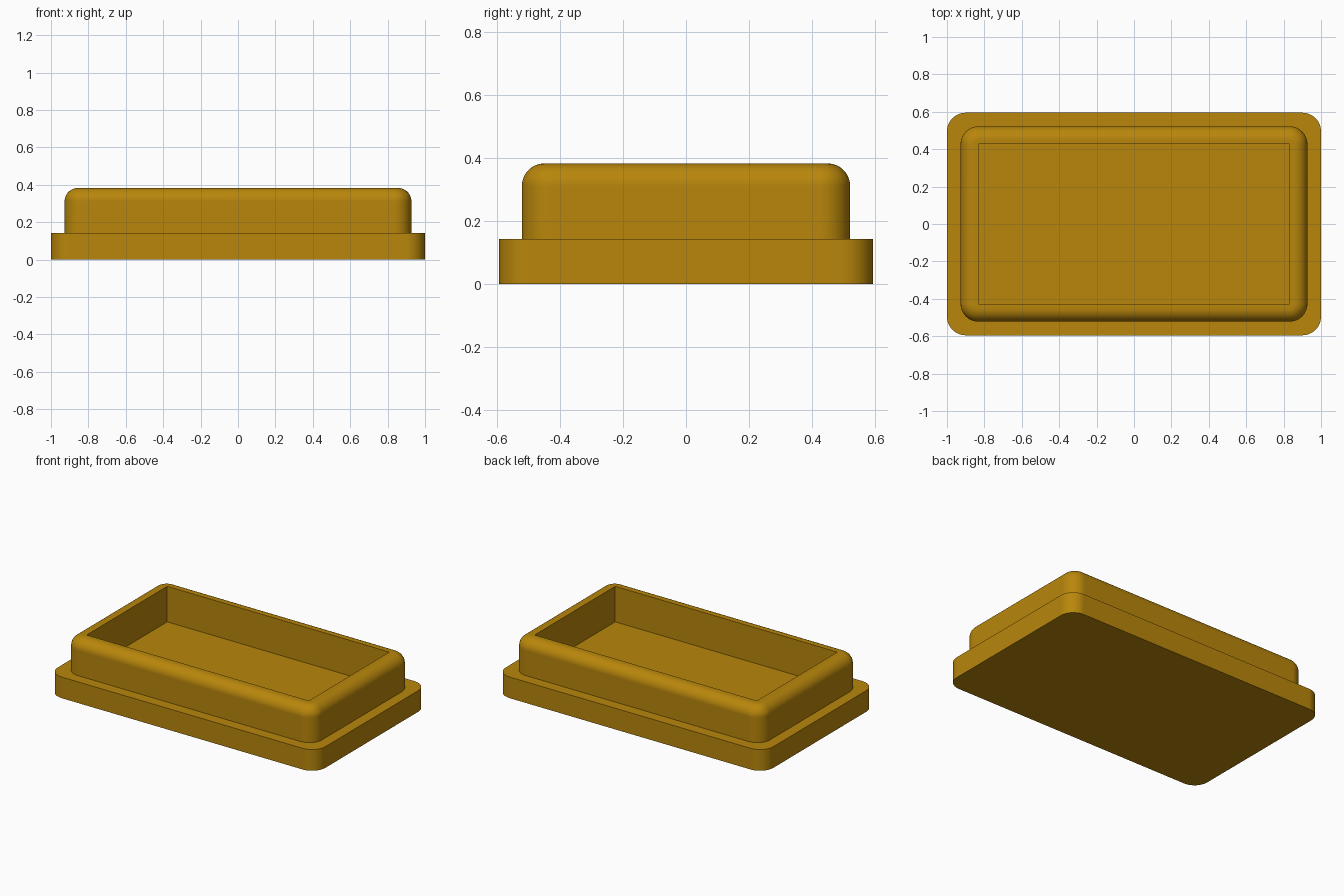
import bpy, bmesh, math

if "Cube" in bpy.data.objects:
    bpy.data.objects.remove(bpy.data.objects["Cube"])

SEG = 12                      # segments per quarter round
BASE_H, TOP_H = 0.143, 0.383  # ledge height, rim height
FILLET = 0.071                # rounding of the outer rim edge

gold = bpy.data.materials.new("golden_ochre")
gold.diffuse_color = (0.479, 0.238, 0.0033, 1.0)
gold.use_nodes = True
gold.node_tree.nodes["Principled BSDF"].inputs["Base Color"].default_value = gold.diffuse_color


def ring(bm, hx, hy, r, z):
    """Rounded rectangle of half size hx, hy with corner radius r."""
    verts = []
    for q, (sx, sy) in enumerate(((1, 1), (-1, 1), (-1, -1), (1, -1))):
        for i in range(SEG + 1):
            a = (q + i / SEG) * math.pi / 2
            verts.append(bm.verts.new((sx * (hx - r) + r * math.cos(a),
                                       sy * (hy - r) + r * math.sin(a), z)))
    return verts


def loft(name, sections):
    """Closed solid skinned through a list of rounded rectangles."""
    bm = bmesh.new()
    rings = [ring(bm, *s) for s in sections]
    for a, b in zip(rings, rings[1:]):
        n = len(a)
        for i in range(n):
            j = (i + 1) % n
            bm.faces.new((a[i], a[j], b[j], b[i]))
    bm.faces.new(rings[0][::-1])
    bm.faces.new(rings[-1])
    # square corners collapse to single points
    bmesh.ops.remove_doubles(bm, verts=bm.verts, dist=1e-5)
    bmesh.ops.recalc_face_normals(bm, faces=bm.faces)
    mesh = bpy.data.meshes.new(name)
    bm.to_mesh(mesh)
    bm.free()
    mesh.materials.append(gold)
    obj = bpy.data.objects.new(name, mesh)
    bpy.context.collection.objects.link(obj)
    bpy.ops.object.select_all(action='DESELECT')
    obj.select_set(True)
    bpy.context.view_layer.objects.active = obj
    bpy.ops.object.shade_smooth_by_angle(angle=math.radians(30))
    mod = obj.modifiers.new("flat_face_normals", 'WEIGHTED_NORMAL')
    mod.keep_sharp = True
    return obj


# flange, then ledge and foot of the raised wall
sections = [(1.0, 0.595, 0.1, 0.0),
            (1.0, 0.595, 0.1, BASE_H),
            (0.927, 0.522, 0.095, BASE_H)]
# rounded outer rim edge
for i in range(SEG + 1):
    a = i / SEG * math.pi / 2
    d = FILLET * (1 - math.cos(a))
    sections.append((0.927 - d, 0.522 - d, 0.095 - d,
                     TOP_H - FILLET + FILLET * math.sin(a)))
# square-cornered pocket down to the ledge level
sections += [(0.83, 0.43, 0.0, TOP_H), (0.83, 0.43, 0.0, BASE_H)]

loft("flanged_tray", sections)
